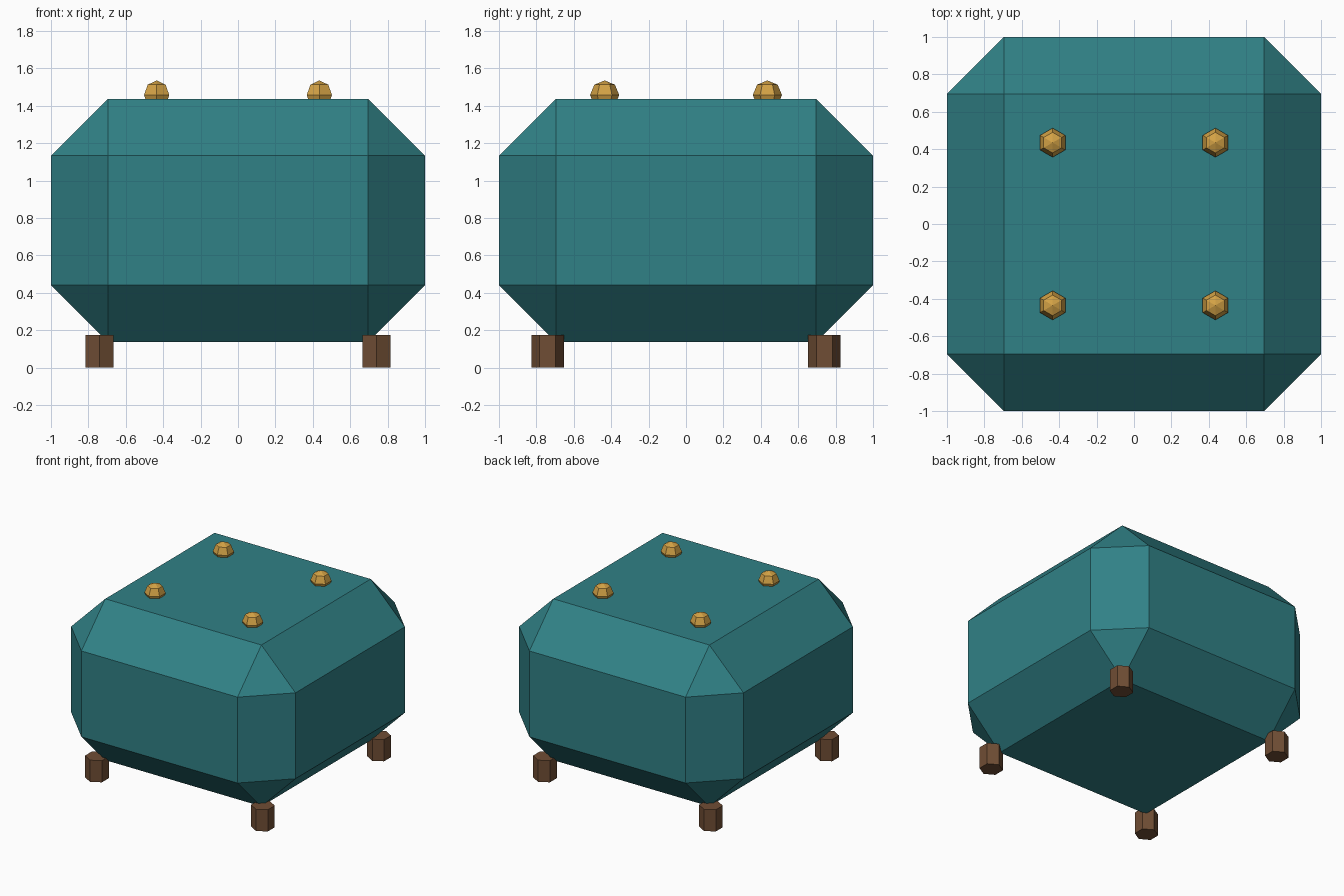
import bpy
from math import radians

if "Cube" in bpy.data.objects:
    bpy.data.objects.remove(bpy.data.objects["Cube"])


def paint(obj, name, color):
    mat = bpy.data.materials.get(name)
    if mat is None:
        mat = bpy.data.materials.new(name)
        mat.diffuse_color = (*color, 1)
        mat.use_nodes = True
        mat.node_tree.nodes["Principled BSDF"].inputs["Base Color"].default_value = mat.diffuse_color
    obj.data.materials.append(mat)


def corners(d):
    return [(sx, sy, sx * d, sy * d) for sx in (-1, 1) for sy in (-1, 1)]


def label(part, sx, sy):
    return f"{'front' if sy < 0 else 'back'}_{'left' if sx < 0 else 'right'}_{part}"


# Cushion body: a box with all edges chamfered
bpy.ops.mesh.primitive_cube_add(size=1, location=(0, 0, 0.787))
body = bpy.context.object
body.name = "cushion_body"
body.scale = (2, 2, 1.3)
bpy.ops.object.transform_apply(location=False, rotation=False, scale=True)
bevel = body.modifiers.new("chamfer", 'BEVEL')
bevel.width = 0.304
bevel.segments = 1
bevel.limit_method = 'NONE'
paint(body, "teal_fabric", (0.03, 0.22, 0.24))

# Hexagonal wooden legs
for sx, sy, x, y in corners(0.74):
    bpy.ops.mesh.primitive_cylinder_add(vertices=6, radius=0.087, depth=0.175,
                                        location=(x, y, 0.0875))
    leg = bpy.context.object
    leg.name = label("leg", sx, sy)
    paint(leg, "brown_wood", (0.16, 0.075, 0.035))

# Faceted brass buttons half sunk into the top
for sx, sy, x, y in corners(0.435):
    bpy.ops.mesh.primitive_uv_sphere_add(segments=6, ring_count=4, radius=0.078,
                                         location=(x, y, 1.457))
    button = bpy.context.object
    button.name = label("button", sx, sy)
    paint(button, "brass", (0.65, 0.36, 0.06))
